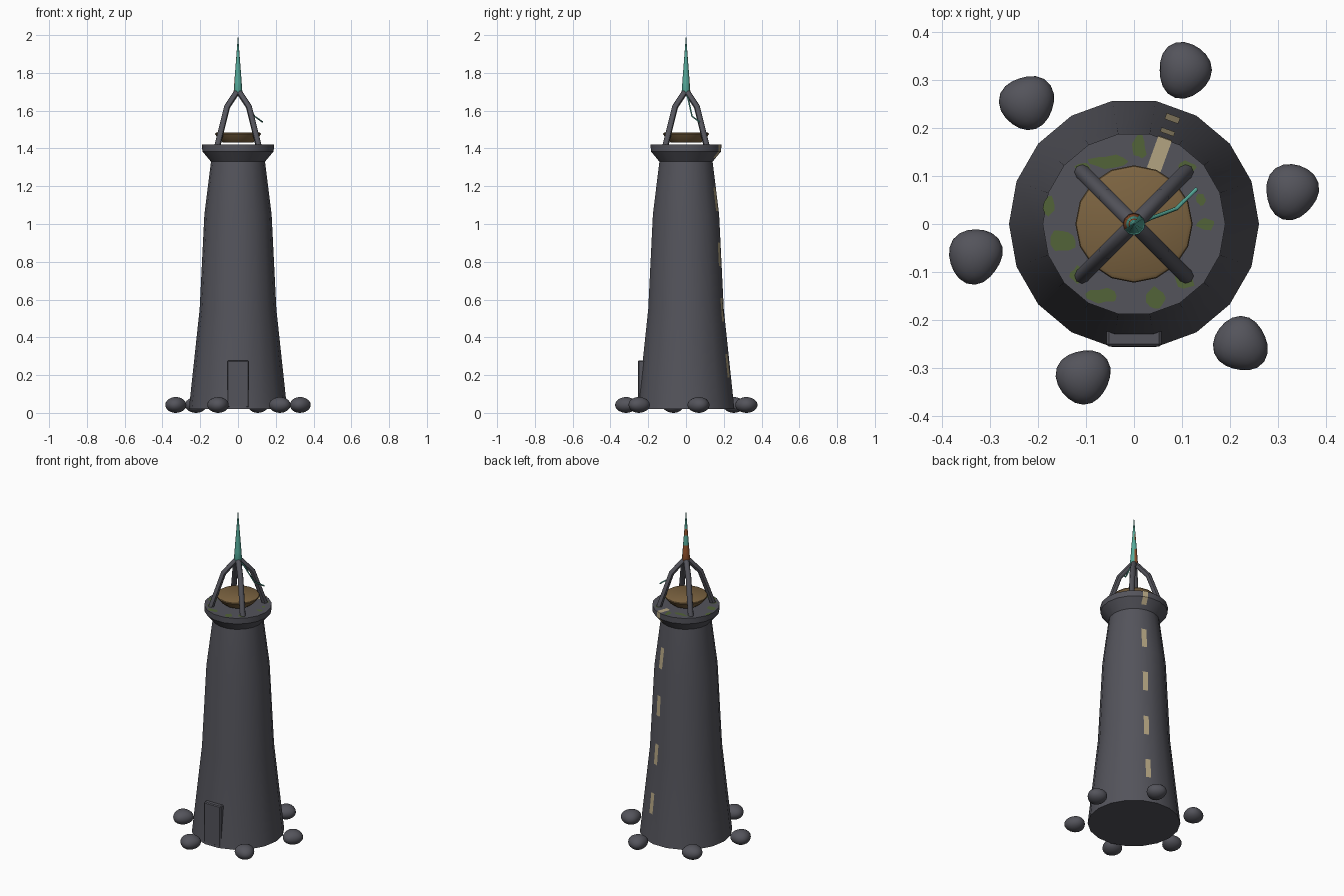
import bpy, bmesh, math, random
from mathutils import Vector

if "Cube" in bpy.data.objects:
    bpy.data.objects.remove(bpy.data.objects["Cube"])

random.seed(4)


def material(name, rgb):
    m = bpy.data.materials.new(name)
    m.diffuse_color = (*rgb, 1.0)
    m.use_nodes = True
    m.node_tree.nodes["Principled BSDF"].inputs["Base Color"].default_value = m.diffuse_color
    return m


STONE = material("dark_stone", (0.088, 0.088, 0.105))
BRONZE = material("bronze_brown", (0.20, 0.125, 0.052))
TEAL = material("verdigris_teal", (0.09, 0.40, 0.32))
RUST = material("rust_orange", (0.30, 0.085, 0.025))
CREAM = material("cream_paint", (0.45, 0.37, 0.22))
MOSS = material("moss_green", (0.085, 0.125, 0.04))


def add(name, bm, mats, angle=35):
    me = bpy.data.meshes.new(name)
    bmesh.ops.recalc_face_normals(bm, faces=bm.faces)
    bm.to_mesh(me)
    bm.free()
    for m in mats:
        me.materials.append(m)
    me.shade_smooth()
    me.set_sharp_from_angle(angle=math.radians(angle))
    ob = bpy.data.objects.new(name, me)
    bpy.context.collection.objects.link(ob)
    return ob


def lathe(profile, sides):
    """Closed solid turned from (radius, height) points."""
    bm = bmesh.new()
    rings = []
    for r, z in profile:
        rings.append([bm.verts.new((r * math.cos(2 * math.pi * i / sides),
                                    r * math.sin(2 * math.pi * i / sides), z))
                      for i in range(sides)])
    for a, b in zip(rings, rings[1:]):
        for i in range(sides):
            j = (i + 1) % sides
            bm.faces.new((a[i], a[j], b[j], b[i]))
    bm.faces.new(rings[0][::-1])
    bm.faces.new(rings[-1])
    return bm


def tube(name, points, radius, mat):
    cu = bpy.data.curves.new(name, 'CURVE')
    cu.dimensions = '3D'
    cu.bevel_depth = radius
    cu.bevel_resolution = 2
    cu.use_fill_caps = True
    sp = cu.splines.new('POLY')
    sp.points.add(len(points) - 1)
    for p, co in zip(sp.points, points):
        p.co = (*co, 1)
    tmp = bpy.data.objects.new(name + "_path", cu)
    bpy.context.collection.objects.link(tmp)
    bpy.context.view_layer.update()
    dg = bpy.context.evaluated_depsgraph_get()
    me = bpy.data.meshes.new_from_object(tmp.evaluated_get(dg))
    bpy.data.objects.remove(tmp)
    bm = bmesh.new()
    bm.from_mesh(me)
    for f in bm.faces:
        f.material_index = 0
    bpy.data.meshes.remove(me)
    return add(name, bm, [mat], 45)


# Tapered tower with flared crown
SIDES = 18
TOWER = [(0.26, 0.02), (0.203, 0.55), (0.178, 1.05), (0.143, 1.33),
         (0.189, 1.385), (0.19, 1.42)]
add("tower", lathe(TOWER, SIDES), [STONE])


def tower_radius(z):
    for (r0, z0), (r1, z1) in zip(TOWER, TOWER[1:]):
        if z <= z1:
            return r0 + (r1 - r0) * (z - z0) / (z1 - z0)
    return TOWER[-1][0]


# Faded painted dashes up one facet of the back
AZ = math.radians(70)
OUT = Vector((math.cos(AZ), math.sin(AZ), 0))
SIDE = Vector((-math.sin(AZ), math.cos(AZ), 0))
bm = bmesh.new()


def strip(pts, width=0.03):
    rows = [[bm.verts.new(OUT * d + SIDE * s * width / 2 + Vector((0, 0, z)))
             for s in (-1, 1)] for d, z in pts]
    for a, b in zip(rows, rows[1:]):
        bm.faces.new((a[0], a[1], b[1], b[0]))


def on_wall(z):
    return (tower_radius(z) * math.cos(math.pi / SIDES) + 0.002, z)


for mid in (0.25, 0.545, 0.84, 1.13):
    strip([on_wall(mid - 0.062), on_wall(mid + 0.062)])
strip([on_wall(1.35), on_wall(1.385), on_wall(1.422), (0.12, 1.422)])
add("painted_dashes", bm, [CREAM], 20)

# Moss patches on the crown
bm = bmesh.new()
PATCHES = [(-0.176, 0.04, .012, .022), (-0.145, -0.035, .026, .024), (-0.07, -0.15, .03, .016),
           (0.045, -0.155, .018, .022), (0.105, -0.115, .02, .02), (0.15, 0.0, .02, .012),
           (0.01, 0.16, .016, .024), (-0.055, 0.13, .035, .013), (-0.105, 0.115, .016, .014),
           (0.11, 0.118, .022, .012), (-0.115, -0.105, .018, .016), (0.14, 0.05, .01, .014)]
for x, y, rx, ry in PATCHES:
    ring = []
    for i in range(11):
        a, k = 2 * math.pi * i / 11, random.uniform(0.75, 1.25)
        ring.append(bm.verts.new((x + k * rx * math.cos(a), y + k * ry * math.sin(a), 1.4215)))
    bm.faces.new(ring)
add("moss_patches", bm, [MOSS])

# Door slab at the front
bm = bmesh.new()
bmesh.ops.create_cube(bm, size=1)
for v in bm.verts:
    v.co = Vector((v.co.x * 0.114, v.co.y * 0.04 - 0.235, v.co.z * 0.25 + 0.153))
bmesh.ops.bevel(bm, geom=bm.edges[:], offset=0.005, segments=1, affect='EDGES')
add("door", bm, [STONE], 30)

# Shallow fire dish
add("dish", lathe([(0.08, 1.431), (0.105, 1.452), (0.122, 1.476), (0.12, 1.481),
                   (0.113, 1.485)], 16), [BRONZE])

# Four bent struts meeting under the spire
for sx in (-1, 1):
    for sy in (-1, 1):
        path = [(0.11, 1.41), (0.058, 1.62), (0.012, 1.69), (0.0, 1.703)]
        tube("strut", [(sx * d, sy * d, z) for d, z in path], 0.016, STONE)

# Spire, rusted in bands on one side
bm = lathe([(0.018, 1.685), (0.023, 1.70), (0.0193, 1.75), (0.0165, 1.79), (0.0118, 1.85),
            (0.0088, 1.89), (0.0004, 2.0)], 12)
for f in bm.faces:
    c = f.calc_center_median()
    facing = -c.x + c.y > 0.3 * Vector((c.x, c.y)).length
    if facing and (1.69 < c.z < 1.78 or 1.85 < c.z < 1.89):
        f.material_index = 1
add("spire", bm, [TEAL, RUST], 50)

# Loose cable hanging from the spire
tube("cable", [(0.01, 0.0, 1.695), (0.035, 0.012, 1.66), (0.088, 0.032, 1.57),
               (0.13, 0.073, 1.54)], 0.004, TEAL)

# Rounded boulders around the foot
for x, y in [(0.105, 0.32), (-0.222, 0.253), (0.328, 0.068),
             (-0.33, -0.066), (-0.105, -0.317), (0.222, -0.25)]:
    bm = bmesh.new()
    bmesh.ops.create_icosphere(bm, subdivisions=3, radius=1)
    ph = random.uniform(0, 6.28)
    for v in bm.verts:
        a = math.atan2(v.co.y, v.co.x)
        flat = math.hypot(v.co.x, v.co.y)
        k = 1 + 0.05 * flat * math.sin(3 * a + ph) + 0.03 * flat * math.sin(2 * a - ph)
        v.co = Vector((x + v.co.x * k * 0.056, y + v.co.y * k * 0.057, 0.042 + v.co.z * 0.042))
    add("boulder", bm, [STONE], 60)
